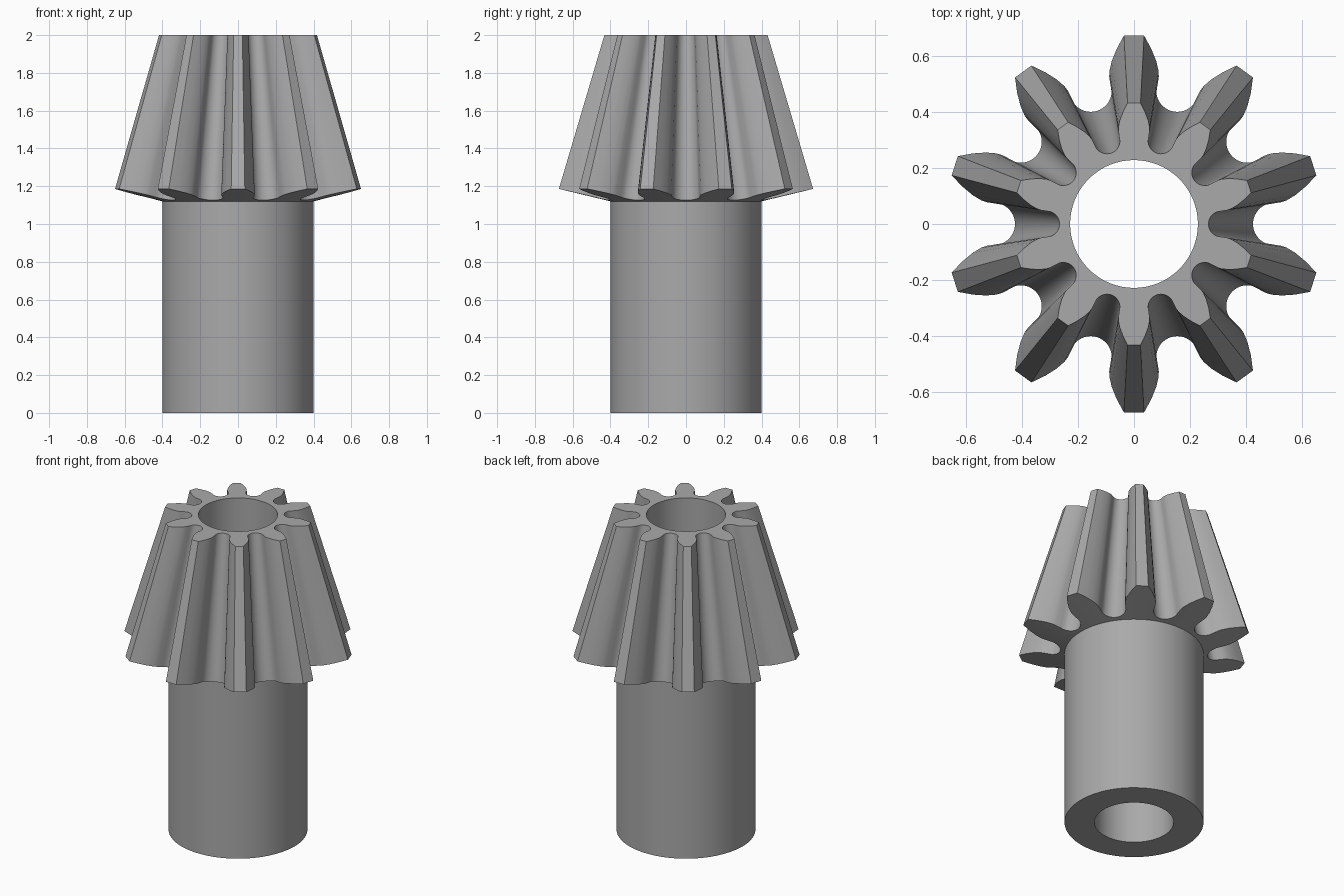
import bpy, math

cube = bpy.data.objects.get("Cube")
if cube:
    bpy.data.objects.remove(cube)

TEETH = 10
SHAFT_R, BORE_R = 0.40, 0.228
NECK_Z, TOP_Z, APEX_Z = 1.12, 2.0, 3.46
BACK_SLOPE = 0.24      # rise of the conical back face per unit radius

steel = bpy.data.materials.new("steel_grey")
steel.use_nodes = True
grey = (0.4, 0.4, 0.4, 1)
steel.diffuse_color = grey
steel.node_tree.nodes["Principled BSDF"].inputs["Base Color"].default_value = grey


def gear_outline():
    """Polar (radius, angle) points of the large end, counter-clockwise."""
    # Half tooth pointing along +y: convex flank, then the round valley
    half = [(0.036, 0.673), (0.062, 0.625), (0.08, 0.58),
            (0.088, 0.545), (0.0885, 0.525), (0.083, 0.49)]
    pitch = math.pi / TEETH
    cx, cy, fillet, steps = 0.5 * math.sin(pitch), 0.5 * math.cos(pitch), 0.075, 8
    start, end = math.radians(185), 1.5 * math.pi - pitch
    for i in range(steps + 1):
        a = start + (end - start) * i / steps
        half.append((cx + fillet * math.cos(a), cy + fillet * math.sin(a)))
    polar = [(math.hypot(x, y), math.atan2(x, y)) for x, y in half]
    # Mirror the half tooth; drop one valley point shared with the next tooth
    tooth = [(r, -a) for r, a in reversed(polar[:-1])] + polar
    return [(r, a + math.pi / 2 + k * 2 * pitch) for k in range(TEETH) for r, a in tooth]


def point(r, a, z):
    return (r * math.cos(a), r * math.sin(a), z)


def loft(name, rings):
    """Skin neighbouring rings of equal length with quads."""
    n = len(rings[0])
    faces = [(k * n + i, k * n + (i + 1) % n, (k + 1) * n + (i + 1) % n, (k + 1) * n + i)
             for k in range(len(rings) - 1) for i in range(n)]
    mesh = bpy.data.meshes.new(name)
    mesh.from_pydata([p for ring in rings for p in ring], [], faces)
    mesh.materials.append(steel)
    obj = bpy.data.objects.new(name, mesh)
    bpy.context.collection.objects.link(obj)
    bpy.ops.object.select_all(action='DESELECT')
    obj.select_set(True)
    bpy.context.view_layer.objects.active = obj
    bpy.ops.object.shade_smooth_by_angle(angle=math.radians(28))
    return obj


outline = gear_outline()


def circle(r, z):
    return [point(r, a, z) for _, a in outline]


# Large end lies on the back cone; small end is the cut towards the apex
large_end, small_end = [], []
for r, a in outline:
    z = NECK_Z + (r - SHAFT_R) * BACK_SLOPE
    large_end.append(point(r, a, z))
    small_end.append(point(r * (APEX_Z - TOP_Z) / (APEX_Z - z), a, TOP_Z))

# Toothed head with its back cone and flat top
loft("bevel_gear_head", [circle(SHAFT_R, NECK_Z), large_end, small_end, circle(BORE_R, TOP_Z)])

# Hollow shaft: bore wall, bottom rim, outer wall
loft("hollow_shaft", [circle(BORE_R, TOP_Z), circle(BORE_R, 0), circle(SHAFT_R, 0),
                      circle(SHAFT_R, NECK_Z)])
